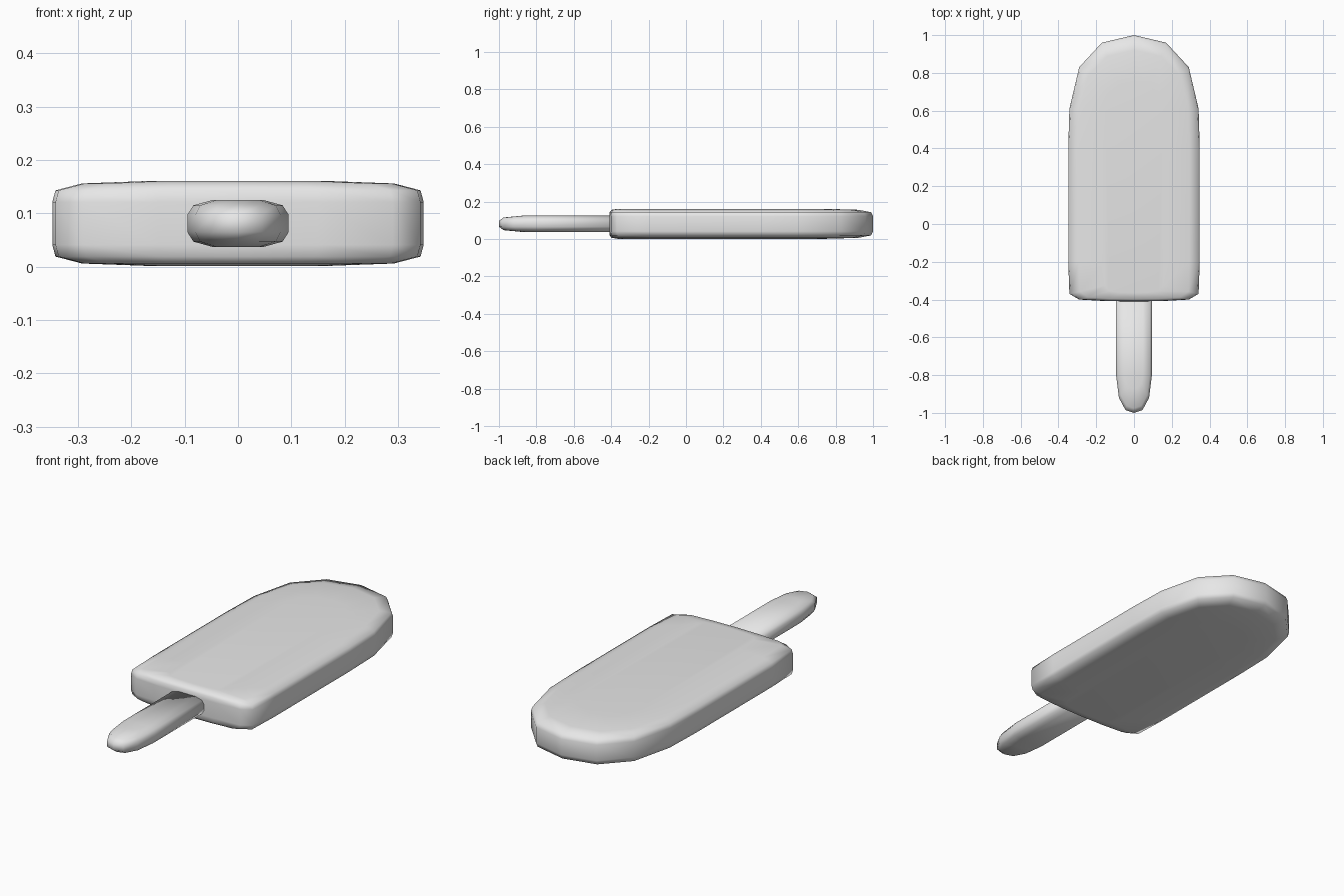
import bpy
import bmesh

cube = bpy.data.objects.get("Cube")
if cube:
    bpy.data.objects.remove(cube, do_unlink=True)

grey = bpy.data.materials.new("plain grey")
grey.use_nodes = True
colour = (0.8, 0.8, 0.8, 1)
grey.diffuse_color = colour
grey.node_tree.nodes["Principled BSDF"].inputs["Base Color"].default_value = colour

MIDDLE = 0.081


def rounded_slab(name, half, layers, shoulder):
    """Stack a mirrored outline (tip to base) in layers: height, width scale, tip pull, base pull."""
    tip, base = half[0][1], half[-1][1]
    sign = 1 if tip > base else -1
    outline = half + [(-x, y) for x, y in reversed(half[1:-1])]
    levels = [(-h, *rest) for h, *rest in reversed(layers)] + layers
    bm = bmesh.new()
    rings = []
    for z, scale, tip_pull, base_pull in levels:
        ring = []
        for x, y in outline:
            weight = max(0, (y - shoulder) / (tip - shoulder))
            pull = base_pull if abs(y - base) < 0.1 else 0
            ring.append(bm.verts.new((x * scale, y + sign * (pull - weight * tip_pull), MIDDLE + z)))
        rings.append(ring)
    # Side walls and flat caps
    count = len(outline)
    for low, high in zip(rings, rings[1:]):
        for i in range(count):
            j = (i + 1) % count
            bm.faces.new((low[i], low[j], high[j], high[i]))
    bm.faces.new(rings[0])
    bm.faces.new(rings[-1])
    bmesh.ops.recalc_face_normals(bm, faces=bm.faces)
    for face in bm.faces:
        face.smooth = True
    mesh = bpy.data.meshes.new(name)
    bm.to_mesh(mesh)
    bm.free()
    mesh.materials.append(grey)
    obj = bpy.data.objects.new(name, mesh)
    bpy.context.collection.objects.link(obj)
    return obj


# Ice body with a domed back end and a square front end
body_outline = [(0, 1), (0.17, 0.96), (0.29, 0.83), (0.342, 0.61), (0.348, 0.4),
                (0.348, -0.2), (0.342, -0.37), (0.29, -0.4), (0.15, -0.408), (0, -0.41)]
body_layers = [(0.04, 1, 0, 0), (0.062, 0.983, 0.01, 0.002),
               (0.075, 0.84, 0.08, 0.012), (0.08, 0.45, 0.25, 0.045)]
rounded_slab("ice_body", body_outline, body_layers, 0.61)

# Flat stick with a rounded tip, its base buried in the body
stick_outline = [(0, -1), (0.045, -0.985), (0.08, -0.92), (0.095, -0.8), (0.095, -0.3), (0, -0.3)]
stick_layers = [(0.016, 1, 0, 0), (0.034, 0.88, 0.025, 0), (0.044, 0.5, 0.13, 0)]
rounded_slab("stick", stick_outline, stick_layers, -0.8)
